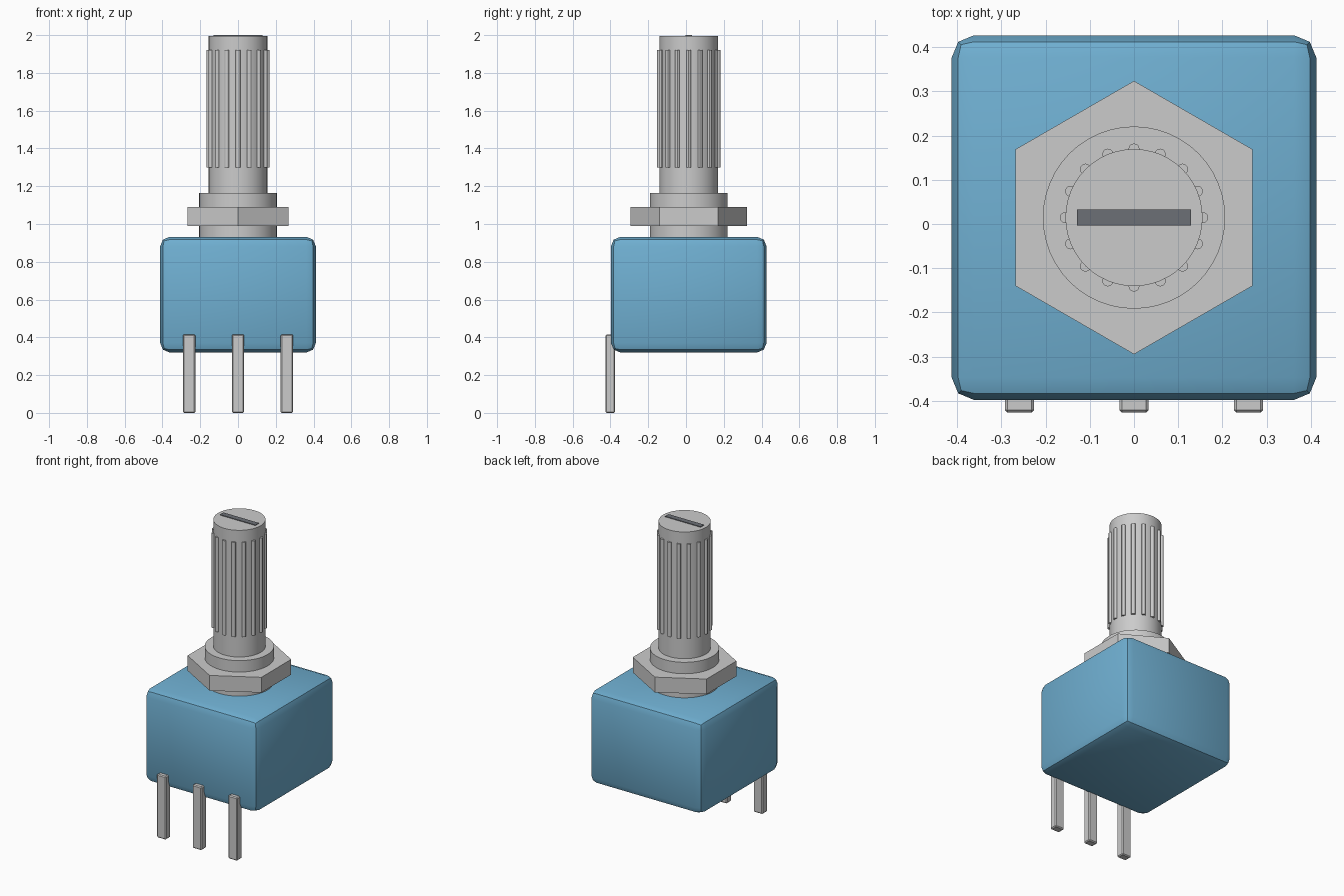
import bpy
import math

if "Cube" in bpy.data.objects:
    bpy.data.objects.remove(bpy.data.objects["Cube"])

CY = 0.0145  # shared y of the case and shaft axis


def material(name, rgb):
    m = bpy.data.materials.new(name)
    m.diffuse_color = (*rgb, 1)
    m.use_nodes = True
    m.node_tree.nodes["Principled BSDF"].inputs["Base Color"].default_value = m.diffuse_color
    return m


def finish(ob, name, mat=None, bevel=0, segments=1, smooth=True):
    ob.name = name
    if mat:
        ob.data.materials.append(mat)
    if bevel:
        mod = ob.modifiers.new("bevel", "BEVEL")
        mod.width, mod.segments = bevel, segments
        bpy.ops.object.modifier_apply(modifier=mod.name)
    if smooth:
        bpy.ops.object.shade_smooth_by_angle(angle=math.radians(30))
    return ob


def box(name, lo, hi, **kw):
    centre = [(a + b) / 2 for a, b in zip(lo, hi)]
    bpy.ops.mesh.primitive_cube_add(size=1, location=centre)
    ob = bpy.context.object
    ob.scale = [b - a for a, b in zip(lo, hi)]
    bpy.ops.object.transform_apply(location=False, rotation=False, scale=True)
    return finish(ob, name, **kw)


def cylinder(name, r, z0, z1, sides=48, x=0, y=CY, **kw):
    bpy.ops.mesh.primitive_cylinder_add(vertices=sides, radius=r, depth=z1 - z0,
                                        location=(x, y, (z0 + z1) / 2))
    return finish(bpy.context.object, name, **kw)


blue = material("blue_plastic", (0.16, 0.43, 0.64))
dark = material("dark_slot", (0.15, 0.16, 0.18))

# Rounded case
box("case", (-0.412, CY - 0.412, 0.32), (0.412, CY + 0.412, 0.932),
    mat=blue, bevel=0.05, segments=2)

# Threaded collar, hex nut and shaft
cylinder("collar", 0.206, 0.91, 1.165)
cylinder("nut", 0.309, 0.99, 1.09, sides=6, smooth=False)
cylinder("shaft", 0.155, 1.14, 1.996)

# Grip ribs around the shaft
for i in range(16):
    a = math.tau * i / 16
    cylinder(f"rib_{i + 1}", 0.0125, 1.3, 1.92, sides=12,
             x=0.155 * math.cos(a), y=CY + 0.155 * math.sin(a))

# Screwdriver slot marking
box("slot", (-0.129, CY - 0.018, 1.97), (0.129, CY + 0.018, 2.0), mat=dark, smooth=False)

# Three terminal pins
for i, x in enumerate((-0.259, 0, 0.259)):
    box(f"pin_{i + 1}", (x - 0.033, -0.4265, 0), (x + 0.033, -0.375, 0.415), bevel=0.006)
